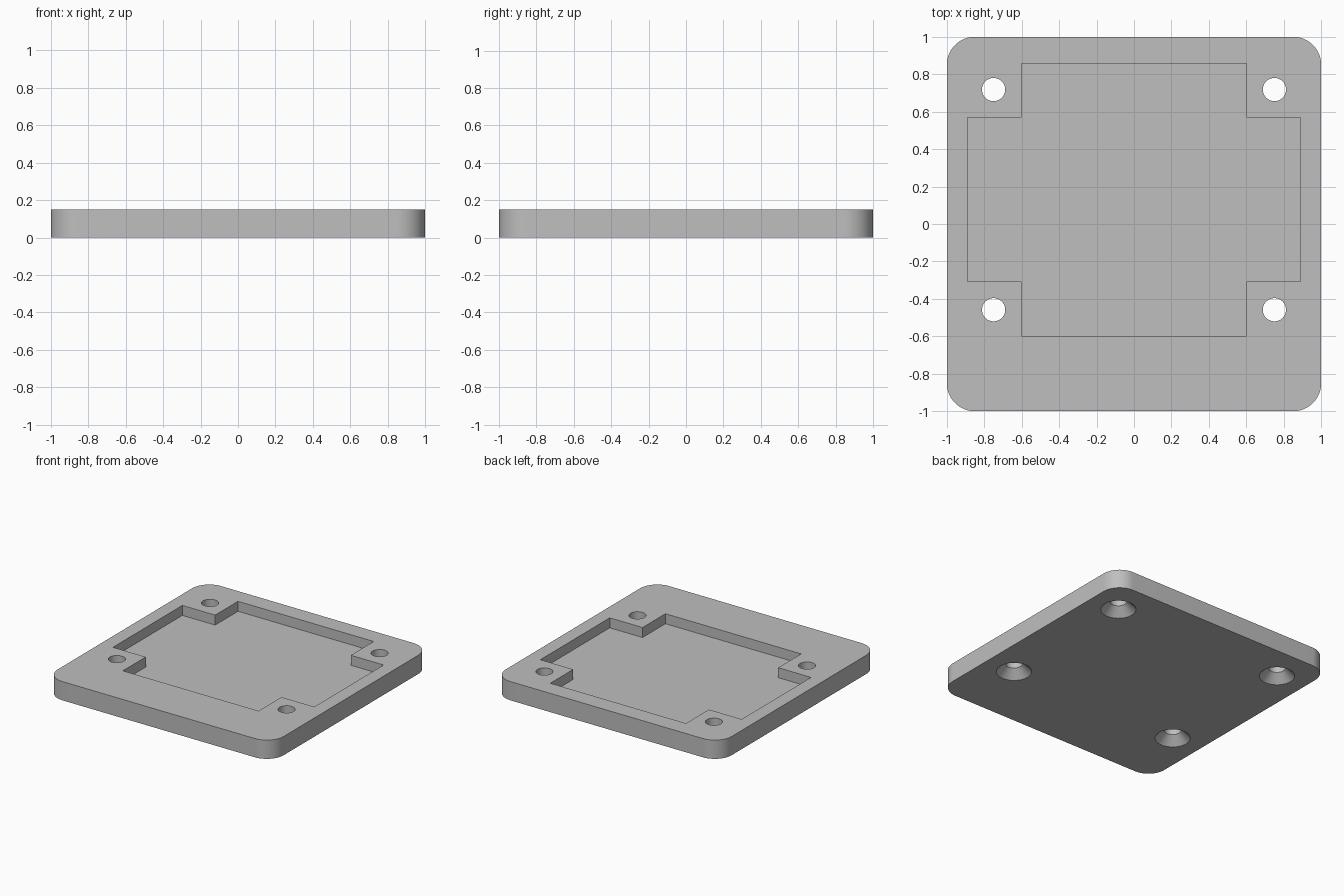
import bpy
import bmesh
import math

cube = bpy.data.objects.get("Cube")
if cube:
    bpy.data.objects.remove(cube, do_unlink=True)

HEIGHT = 0.15
CORNER = 0.15
FLOOR = 0.07
MID_Y = 0.13

grey = bpy.data.materials.new("plain grey")
grey.use_nodes = True
colour = (0.52, 0.52, 0.52, 1)
grey.diffuse_color = colour
grey.node_tree.nodes["Principled BSDF"].inputs["Base Color"].default_value = colour


def loft(name, rings):
    """Solid through stacked rings, each given as (z, outline)."""
    bm = bmesh.new()
    loops = [[bm.verts.new((x, y, z)) for x, y in pts] for z, pts in rings]
    bm.faces.new(loops[0][::-1])
    bm.faces.new(loops[-1])
    for low, high in zip(loops, loops[1:]):
        n = len(low)
        for i in range(n):
            j = (i + 1) % n
            bm.faces.new((low[i], low[j], high[j], high[i]))
    bmesh.ops.recalc_face_normals(bm, faces=bm.faces)
    mesh = bpy.data.meshes.new(name)
    bm.to_mesh(mesh)
    bm.free()
    mesh.materials.append(grey)
    obj = bpy.data.objects.new(name, mesh)
    bpy.context.collection.objects.link(obj)
    return obj


def circle(cx, cy, r, n=48):
    return [(cx + r * math.cos(math.tau * i / n), cy + r * math.sin(math.tau * i / n))
            for i in range(n)]


def rounded_square(half, r, steps=16):
    pts = []
    for k, (sx, sy) in enumerate([(1, 1), (-1, 1), (-1, -1), (1, -1)]):
        for i in range(steps + 1):
            a = (k + i / steps) * math.pi / 2
            pts.append((sx * (half - r) + r * math.cos(a),
                        sy * (half - r) + r * math.sin(a)))
    return pts


def cut(target, cutter):
    mod = target.modifiers.new(cutter.name, "BOOLEAN")
    mod.operation = "DIFFERENCE"
    mod.solver = "EXACT"
    mod.object = cutter
    bpy.context.view_layer.objects.active = target
    bpy.ops.object.modifier_apply(modifier=mod.name)
    bpy.data.objects.remove(cutter, do_unlink=True)


# Rounded base plate
outline = rounded_square(1, CORNER)
plate = loft("base_plate", [(0, outline), (HEIGHT, outline)])

# Cross-shaped pocket with notched corners
wide, narrow, tall, short = 0.89, 0.6, 0.727, 0.438
quarter = [(wide, short), (narrow, short), (narrow, tall)]
half = quarter + [(-x, y) for x, y in quarter[::-1]]
cross = [(x, MID_Y + y) for x, y in half] + [(x, MID_Y - y) for x, y in half[::-1]]
cut(plate, loft("pocket_cutter", [(FLOOR, cross), (HEIGHT + 0.1, cross)]))

# Four through holes, countersunk from below
for sx in (-1, 1):
    for sy in (-1, 1):
        x, y = sx * 0.75, MID_Y + sy * 0.588
        rings = [(z, circle(x, y, r)) for z, r in
                 ((-0.02, 0.148), (0.066, 0.062), (HEIGHT + 0.1, 0.062))]
        cut(plate, loft("hole_cutter", rings))

# Smooth curved walls, crisp edges
bpy.ops.object.select_all(action="DESELECT")
plate.select_set(True)
bpy.context.view_layer.objects.active = plate
bpy.ops.object.shade_smooth_by_angle(angle=math.radians(30))
